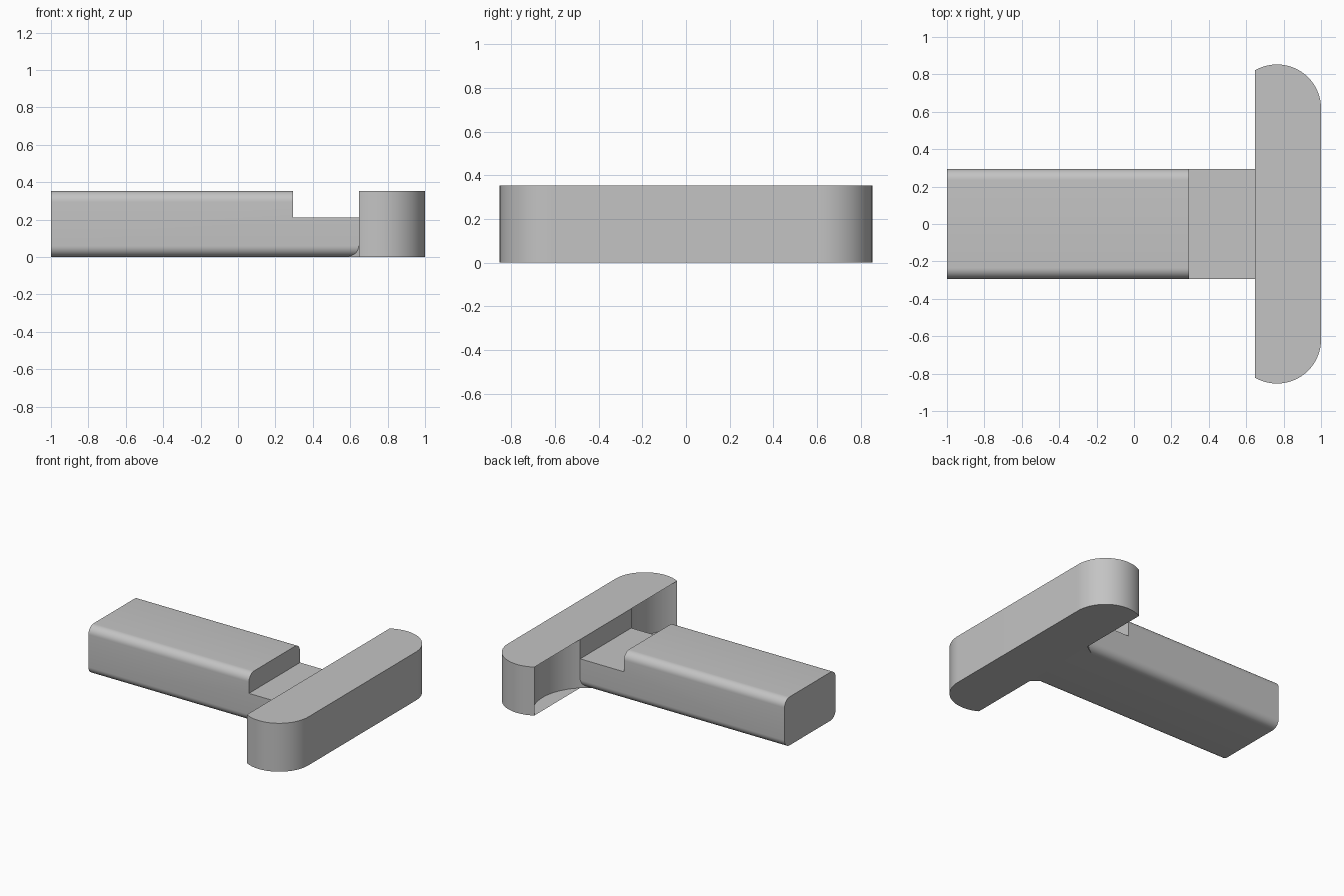
import bpy, bmesh
from math import sin, cos, asin, acos, pi, radians, sqrt
from mathutils import Vector

if "Cube" in bpy.data.objects:
    bpy.data.objects.remove(bpy.data.objects["Cube"])

U = 1 / 17  # design unit: the whole length is 34 units

grey = bpy.data.materials.new("plain grey")
grey.use_nodes = True
grey.diffuse_color = (0.55, 0.55, 0.55, 1)
grey.node_tree.nodes["Principled BSDF"].inputs["Base Color"].default_value = (0.55, 0.55, 0.55, 1)


def arc(cx, cy, r, a, b, steps):
    return [(cx + r * cos(a + (b - a) * i / steps),
             cy + r * sin(a + (b - a) * i / steps)) for i in range(steps + 1)]


def extrude(name, points, direction):
    """Extrude a closed 3D outline, given in design units."""
    bm = bmesh.new()
    face = bm.faces.new([bm.verts.new(Vector(p) * U) for p in points])
    ext = bmesh.ops.extrude_face_region(bm, geom=[face], use_keep_orig=True)
    moved = [v for v in ext["geom"] if isinstance(v, bmesh.types.BMVert)]
    bmesh.ops.translate(bm, verts=moved, vec=Vector(direction) * U)
    bmesh.ops.recalc_face_normals(bm, faces=bm.faces)
    mesh = bpy.data.meshes.new(name)
    bm.to_mesh(mesh)
    bm.free()
    obj = bpy.data.objects.new(name, mesh)
    bpy.context.collection.objects.link(obj)
    mesh.materials.append(grey)
    return obj


def activate(obj):
    bpy.ops.object.select_all(action="DESELECT")
    obj.select_set(True)
    bpy.context.view_layer.objects.active = obj


# Shaft: bar with four rounded long edges
section = []
for k, (y, z) in enumerate([(4, 5), (-4, 5), (-4, 1), (4, 1)]):
    section += arc(y, z, 1, k * pi / 2, (k + 1) * pi / 2, 10)
shaft = extrude("shaft", [(-17, y, z) for y, z in section], (28, 0, 0))

# Notch cut in the top of the shaft, next to the head
cutter = extrude("notch_cutter", [(5, -6, 3.6), (12, -6, 3.6), (12, 6, 3.6), (5, 6, 3.6)], (0, 0, 4))
cutter.hide_render = True
activate(shaft)
cut = shaft.modifiers.new("notch", "BOOLEAN")
cut.operation = "DIFFERENCE"
cut.solver = "EXACT"
cut.object = cutter
bpy.ops.object.modifier_apply(modifier=cut.name)
bpy.data.objects.remove(cutter)

# Head: crossbar with rounded outer corners and two scallops
tip = pi - acos(2 / 4)
half = asin(sqrt(20) / 6)
side = arc(13, 10.5, 4, 0, tip, 32) + arc(7, 9.5, 6, half, -half, 40)
outline = side + [(x, -y) for x, y in reversed(side)]
parts = [shaft, extrude("head", [(x, y, 0) for x, y in outline], (0, 0, 6))]

# Webs: the scallop walls continued under the rounded shaft edges
curve = arc(7, 9.5, 6, -half, -asin(5.5 / 6), 10)
for name, s in (("left_web", 1), ("right_web", -1)):
    web = [(x, s * y, 0) for x, y in curve + [(11, 4)]]
    parts.append(extrude(name, web, (0, 0, 1)))

for obj in parts:
    activate(obj)
    bpy.ops.object.shade_smooth_by_angle(angle=radians(30))
